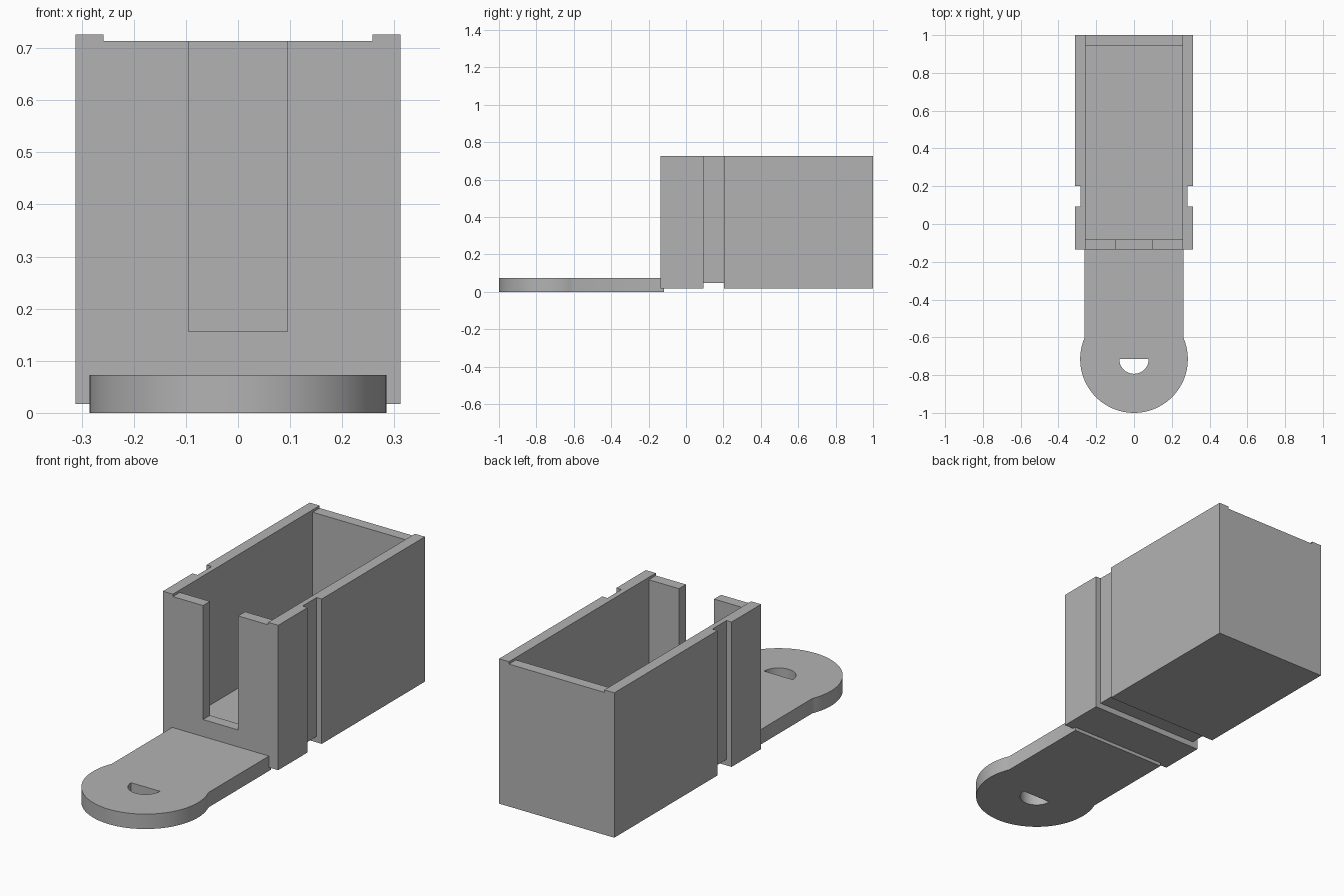
import bpy, bmesh, math
from mathutils import Vector

cube = bpy.data.objects.get("Cube")
if cube:
    bpy.data.objects.remove(cube, do_unlink=True)

grey = bpy.data.materials.new("plain grey")
grey.use_nodes = True
COLOUR = (0.45, 0.45, 0.45, 1)
grey.diffuse_color = COLOUR
grey.node_tree.nodes["Principled BSDF"].inputs["Base Color"].default_value = COLOUR

HALF_W, FRONT, BACK, BASE, TOP = 0.312, -0.135, 1.0, 0.017, 0.726
WALL = 0.054
INNER = HALF_W - WALL
TONGUE_W, TONGUE_TOP = 0.262, 0.073
RING_Y, RING_R, HOLE_R = -0.715, 0.285, 0.078


def finish(name, bm):
    bmesh.ops.recalc_face_normals(bm, faces=bm.faces)
    mesh = bpy.data.meshes.new(name)
    bm.to_mesh(mesh)
    bm.free()
    mesh.materials.append(grey)
    obj = bpy.data.objects.new(name, mesh)
    bpy.context.collection.objects.link(obj)
    return obj


def block(name, low, high):
    low, high = Vector(low), Vector(high)
    bm = bmesh.new()
    bmesh.ops.create_cube(bm, size=1)
    for v in bm.verts:
        v.co = Vector(a + (b - a) * (c + 0.5) for a, b, c in zip(low, high, v.co))
    return finish(name, bm)


def prism(name, outline, low, high):
    bm = bmesh.new()
    face = bm.faces.new([bm.verts.new((x, y, low)) for x, y in outline])
    top = bmesh.ops.extrude_face_region(bm, geom=[face])["geom"]
    moved = [g for g in top if isinstance(g, bmesh.types.BMVert)]
    bmesh.ops.translate(bm, verts=moved, vec=(0, 0, high - low))
    return finish(name, bm)


def arc(radius, start, end, count):
    steps = [start + (end - start) * i / count for i in range(count + 1)]
    return [(radius * math.cos(a), RING_Y + radius * math.sin(a)) for a in steps]


def combine(obj, other, operation="DIFFERENCE"):
    mod = obj.modifiers.new(operation.lower(), "BOOLEAN")
    mod.operation, mod.object, mod.solver = operation, other, "EXACT"
    bpy.context.view_layer.objects.active = obj
    bpy.ops.object.modifier_apply(modifier=mod.name)
    bpy.data.objects.remove(other, do_unlink=True)


# Open box with solid floor and walls
holder = block("holder", (-HALF_W, FRONT, BASE), (HALF_W, BACK, TOP))
combine(holder, block("cavity", (-INNER, FRONT + WALL, TONGUE_TOP), (INNER, BACK - WALL, 1)))

# Lowered front and back rims
for y in (FRONT, BACK):
    combine(holder, block("rim_cut", (-INNER, y - 0.1, 0.714), (INNER, y + 0.1, 1)))

# Front slot
combine(holder, block("slot", (-0.095, FRONT - 0.1, 0.156), (0.095, FRONT + 0.1, 1)))

# Groove around both sides and the underside
for side in (-1, 1):
    xs = sorted((side * 0.284, side * 0.5))
    combine(holder, block("side_groove", (xs[0], 0.093, -1), (xs[1], 0.202, 1)))
combine(holder, block("base_groove", (-0.5, 0.093, -1), (0.5, 0.202, 0.046)))

# Tongue with a round end and a half-round hole
meet = math.acos(TONGUE_W / RING_R)
outline = [(TONGUE_W, -0.118), (-TONGUE_W, -0.118)]
outline += arc(RING_R, math.pi - meet, 2 * math.pi + meet, 72)
tongue = prism("tongue", outline, 0, TONGUE_TOP)
combine(tongue, prism("half_hole", arc(HOLE_R, math.pi, 2 * math.pi, 32), -0.1, 0.2))
combine(holder, tongue, "UNION")

# Smooth curves, sharp corners
bpy.ops.object.select_all(action="DESELECT")
holder.select_set(True)
bpy.context.view_layer.objects.active = holder
bpy.ops.object.shade_smooth_by_angle(angle=math.radians(30))
